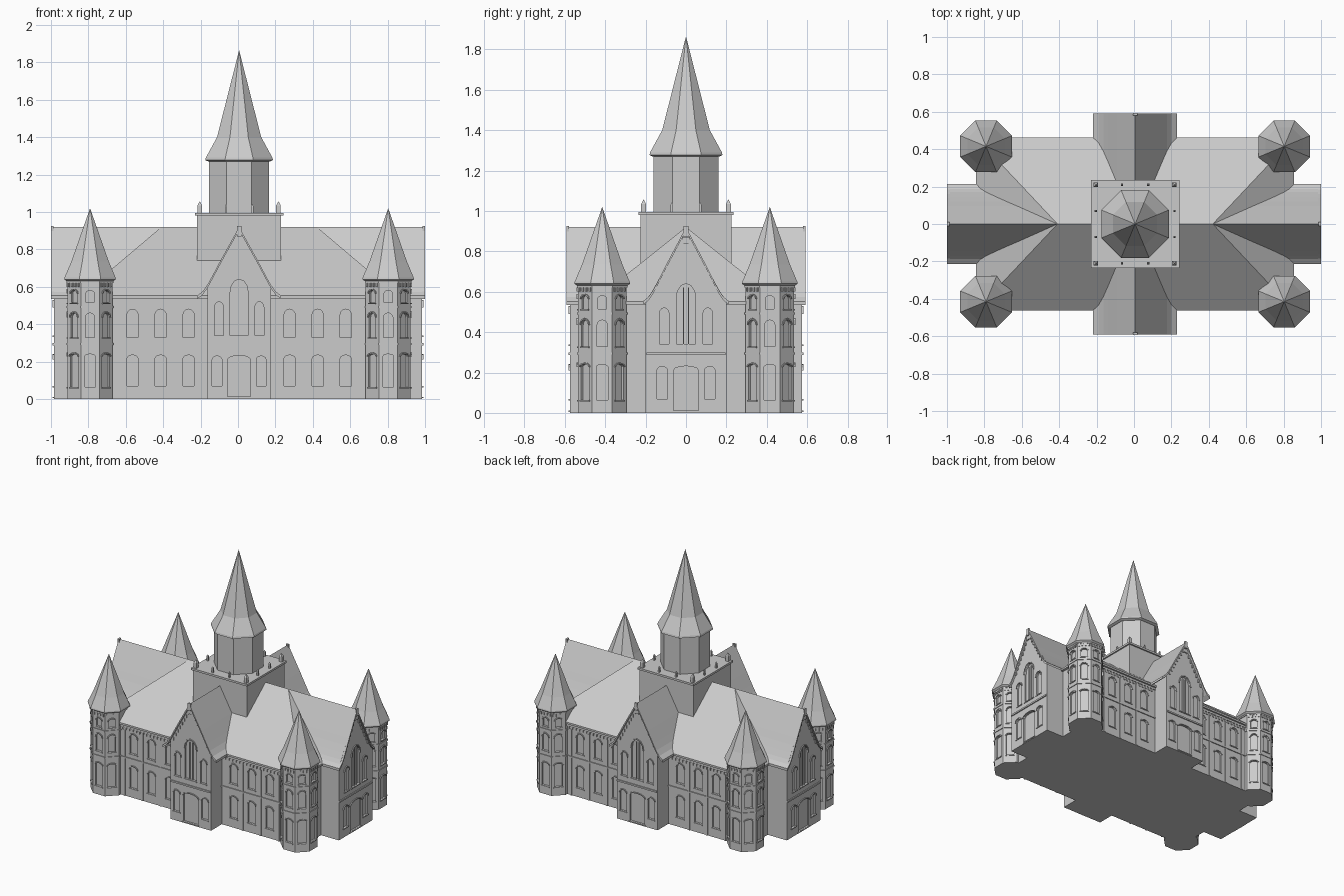
import bpy, bmesh, math
from mathutils import Vector

if "Cube" in bpy.data.objects:
    bpy.data.objects.remove(bpy.data.objects["Cube"])

CX = 0.006                      # slight sideways shift of the whole plan
EAVE, RIDGE = 0.55, 0.92
stone = bpy.data.materials.new("grey_stone")
stone.use_nodes = True
GREY = (0.6, 0.6, 0.6, 1)
stone.diffuse_color = GREY
stone.node_tree.nodes["Principled BSDF"].inputs["Base Color"].default_value = GREY


def finish(name, bm):
    bmesh.ops.recalc_face_normals(bm, faces=bm.faces)
    mesh = bpy.data.meshes.new(name)
    bm.to_mesh(mesh)
    bm.free()
    mesh.materials.append(stone)
    ob = bpy.data.objects.new(name, mesh)
    bpy.context.collection.objects.link(ob)
    return ob


def loft(bm, rings):
    """Closed solid through rings of points; a one-point ring is an apex."""
    rings = [[bm.verts.new(p) for p in r] for r in rings]
    for a, b in zip(rings, rings[1:]):
        for i in range(len(a)):
            j = (i + 1) % len(a)
            bm.faces.new([a[i], a[j], b[0]] if len(b) == 1 else [a[i], a[j], b[j], b[i]])
    for r in (rings[0], rings[-1]):
        if len(r) > 2:
            bm.faces.new(r)


def turret(bm, x, y, profile, n=8):
    """Flat-sided column; profile holds (distance to flat, z)."""
    rings = []
    for r, z in profile:
        k = r / math.cos(math.pi / n)
        rings.append([(x + k * math.cos((2 * i + 1) * math.pi / n),
                       y + k * math.sin((2 * i + 1) * math.pi / n), z)
                      for i in range(n if r else 1)])
        if not r:
            rings[-1] = [(x, y, z)]
    loft(bm, rings)


def box(bm, x0, x1, y0, y1, z0, z1):
    loft(bm, [[(x0, y0, z), (x1, y0, z), (x1, y1, z), (x0, y1, z)] for z in (z0, z1)])


def prism(bm, pts, origin, angle, d0, d1):
    """Extrude a (u, z) outline along the wall normal from d0 to d1."""
    n = Vector((math.cos(angle), math.sin(angle), 0))
    t = Vector((-n.y, n.x, 0))
    o = Vector((origin[0], origin[1], 0))
    loft(bm, [[o + n * d + t * u + Vector((0, 0, z)) for u, z in pts] for d in (d0, d1)])


def arc(u, w, spring, rise, steps=6):
    return [(u + w * math.cos(math.pi * i / steps), spring + rise * math.sin(math.pi * i / steps))
            for i in range(steps + 1)]


def rect(u, w, z0, z1):
    return [(u - w, z0), (u + w, z0), (u + w, z1), (u - w, z1)]


def opening(cut, trim, origin, angle, u, w, z0, z1, rise):
    """Recessed arched opening with a hood mould and a sill."""
    inner = arc(u, w, z1 - rise, rise)
    prism(cut, [(u - w, z0), (u + w, z0)] + inner, origin, angle, -0.012, 0.02)
    outer = arc(u, w + 0.009, z1 - rise, rise + 0.009)
    prism(trim, outer + arc(u, w + 0.002, z1 - rise, rise + 0.002)[::-1], origin, angle, -0.002, 0.007)
    prism(trim, rect(u, w + 0.006, z0 - 0.008, z0 - 0.001), origin, angle, -0.002, 0.006)


def walls(name, wall, cut, trim):
    ob = finish(name + "_walls", wall)
    cutter = finish(name + "_cutter", cut)
    cutter.hide_render = True
    cutter.hide_set(True)
    cutter.display_type = 'WIRE'
    mod = ob.modifiers.new("openings", 'BOOLEAN')
    mod.operation, mod.solver, mod.object = 'DIFFERENCE', 'EXACT', cutter
    finish(name + "_trim", trim)


FRONT, BACK, LEFT, RIGHT = -math.pi / 2, math.pi / 2, 0, math.pi

# Main block with three bays either side of the cross wing
wall, cut, trim = bmesh.new(), bmesh.new(), bmesh.new()
box(wall, CX - 0.83, CX + 0.83, -0.445, 0.445, 0, EAVE)
for a, y in ((FRONT, -0.445), (BACK, 0.445)):
    for s in (-1, 1):
        for u in (0.27, 0.42, 0.57):
            opening(cut, trim, (CX, y), a, s * u, 0.03, 0.07, 0.235, 0.02)
            opening(cut, trim, (CX, y), a, s * u, 0.03, 0.33, 0.48, 0.03)
        for u in (0.345, 0.495, 0.645):
            prism(trim, rect(s * u, 0.007, 0, 0.5), (CX, y), a, -0.002, 0.005)
        prism(trim, rect(s * 0.43, 0.26, 0.286, 0.296), (CX, y), a, -0.002, 0.007)
        prism(trim, rect(s * 0.43, 0.26, 0.52, 0.535), (CX, y), a, -0.002, 0.008)
        for i in range(17):
            prism(trim, rect(s * (0.2 + i * 0.029), 0.006, 0.5, 0.521), (CX, y), a, -0.002, 0.007)
walls("main", wall, cut, trim)

# Hipped main roof
bm = bmesh.new()
eave = [(CX + sx * 0.85, sy * 0.462) for sx, sy in ((-1, -1), (1, -1), (1, 1), (-1, 1))]
low = [bm.verts.new((x, y, EAVE - 0.012)) for x, y in eave]
mid = [bm.verts.new((x, y, EAVE + 0.002)) for x, y in eave]
r0, r1 = [bm.verts.new((CX + s * 0.415, 0, RIDGE)) for s in (-1, 1)]
bm.faces.new(low)
for i in range(4):
    j = (i + 1) % 4
    bm.faces.new([low[i], low[j], mid[j], mid[i]])
for f in ([mid[0], mid[1], r1, r0], [mid[1], mid[2], r1], [mid[2], mid[3], r0, r1], [mid[3], mid[0], r0]):
    bm.faces.new(f)
finish("main_roof", bm)

# Flared gable profile shared by both wings
SLOPE = [(0, RIDGE), (0.05, 0.83), (0.1, 0.74), (0.145, 0.655), (0.17, 0.61), (0.195, 0.575), (0.225, 0.552)]


def gable_z(u):
    for (a, za), (b, zb) in zip(SLOPE, SLOPE[1:]):
        if u <= b:
            return za + (zb - za) * (u - a) / (b - a)


def wing(name, half, length, roof, angles, origin, width):
    wall, cut, trim, top = (bmesh.new() for _ in range(4))
    us = [u for u, z in SLOPE if u < half] + [half]
    side = [(u, gable_z(u) - 0.012) for u in us]
    outline = [(-half, 0), (half, 0)] + side[::-1] + [(-u, z) for u, z in side[1:]]
    prism(wall, outline, origin, angles[0], -length, length)
    # Roof shell with its underside following the slope
    upper = [(u * width, z) for u, z in SLOPE]
    lower = [(u, z - 0.018) for u, z in upper]
    shell = [(-u, z) for u, z in upper[:0:-1]] + upper + lower[::-1] + [(-u, z) for u, z in lower[1:]]
    prism(top, shell, origin, angles[0], -roof, roof)
    for a in angles:
        o = (origin[0] + length * math.cos(a), origin[1] + length * math.sin(a))
        # Door, flanking windows and the tall gable window group
        opening(cut, trim, o, a, 0, 0.062, 0.012, 0.232, 0.022)
        opening(cut, trim, o, a, 0, 0.048, 0.34, 0.64, 0.07)
        for s in (-1, 1):
            opening(cut, trim, o, a, s * 0.118, 0.026, 0.07, 0.23, 0.02)
            opening(cut, trim, o, a, s * 0.108, 0.024, 0.34, 0.52, 0.03)
            prism(trim, rect(s * 0.012, 0.003, 0.34, 0.62), o, a, -0.014, -0.004)
            # Stepped corbels under the rake
            for i in range(1, 9):
                u = i * 0.018
                z = gable_z(u) - 0.03
                prism(trim, rect(s * u, 0.006, z - 0.022, z), o, a, -0.002, 0.007)
        prism(trim, rect(0, half - 0.004, 0.286, 0.298), o, a, -0.002, 0.008)
        # Ridge finial with a small pendant
        prism(top, rect(0, 0.012, 0.87, 0.925), o, a, roof - length - 0.012, roof - length + 0.001)
        prism(top, rect(0, 0.018, 0.84, 0.868), o, a, -0.002, 0.008)
    walls(name, wall, cut, trim)
    finish(name + "_roof", top)


wing("side_wing", 0.2, 0.985, 0.999, (LEFT, RIGHT), (0, 0), 0.95)
wing("cross_wing", 0.17, 0.575, 0.592, (FRONT, BACK), (CX, 0), 1.0)

# Four corner towers with flared spires
wall, cut, trim, spire = (bmesh.new() for _ in range(4))
for sx in (-1, 1):
    for sy in (-1, 1):
        x, y = CX + sx * 0.797, sy * 0.415
        turret(wall, x, y, [(0.12, 0), (0.12, 0.645)])
        turret(spire, x, y, [(0.125, 0.63), (0.138, 0.64), (0.136, 0.65), (0.1, 0.735), (0, 1.02)])
        for z in (0.288, 0.487, 0.62):
            turret(trim, x, y, [(0.125, z), (0.125, z + 0.01)])
        for k in range(8):
            a = k * math.pi / 4
            o = (x + 0.12 * math.cos(a), y + 0.12 * math.sin(a))
            if abs(o[0]) < 0.83 and abs(o[1]) < 0.44:
                continue
            opening(cut, trim, o, a, 0, 0.028, 0.065, 0.24, 0.012)
            opening(cut, trim, o, a, 0, 0.025, 0.33, 0.46, 0.025)
            opening(cut, trim, o, a, 0, 0.022, 0.515, 0.58, 0.015)
            for u in (-0.036, -0.012, 0.012, 0.036):
                prism(trim, rect(u, 0.005, 0.6, 0.62), o, a, -0.002, 0.007)
walls("corner_tower", wall, cut, trim)
finish("corner_spires", spire)

# Square crossing base with platform and posts
bm = bmesh.new()
box(bm, CX - 0.225, CX + 0.225, -0.225, 0.225, 0.5, 0.982)
box(bm, CX - 0.236, CX + 0.236, -0.236, 0.236, 0.98, 0.995)
finish("crossing_base", bm)
bm = bmesh.new()
for sx in (-0.21, -0.07, 0.07, 0.21):
    for sy in (-0.21, -0.07, 0.07, 0.21):
        corner = abs(sx) > 0.2 and abs(sy) > 0.2
        if corner:
            turret(bm, CX + sx, sy, [(0.012, 0.99), (0.012, 1.035), (0, 1.058)], 4)
        elif max(abs(sx), abs(sy)) > 0.2:
            turret(bm, CX + sx, sy, [(0.006, 0.99), (0.006, 1.03), (0, 1.042)], 4)
finish("platform_posts", bm)

# Central lantern and tall spire
bm = bmesh.new()
turret(bm, CX, 0, [(0.16, 0.99), (0.16, 1.285)])
finish("lantern_drum", bm)
bm = bmesh.new()
turret(bm, CX, 0, [(0.165, 1.27), (0.181, 1.277), (0.178, 1.29), (0.118, 1.4), (0, 1.865)])
finish("central_spire", bm)
